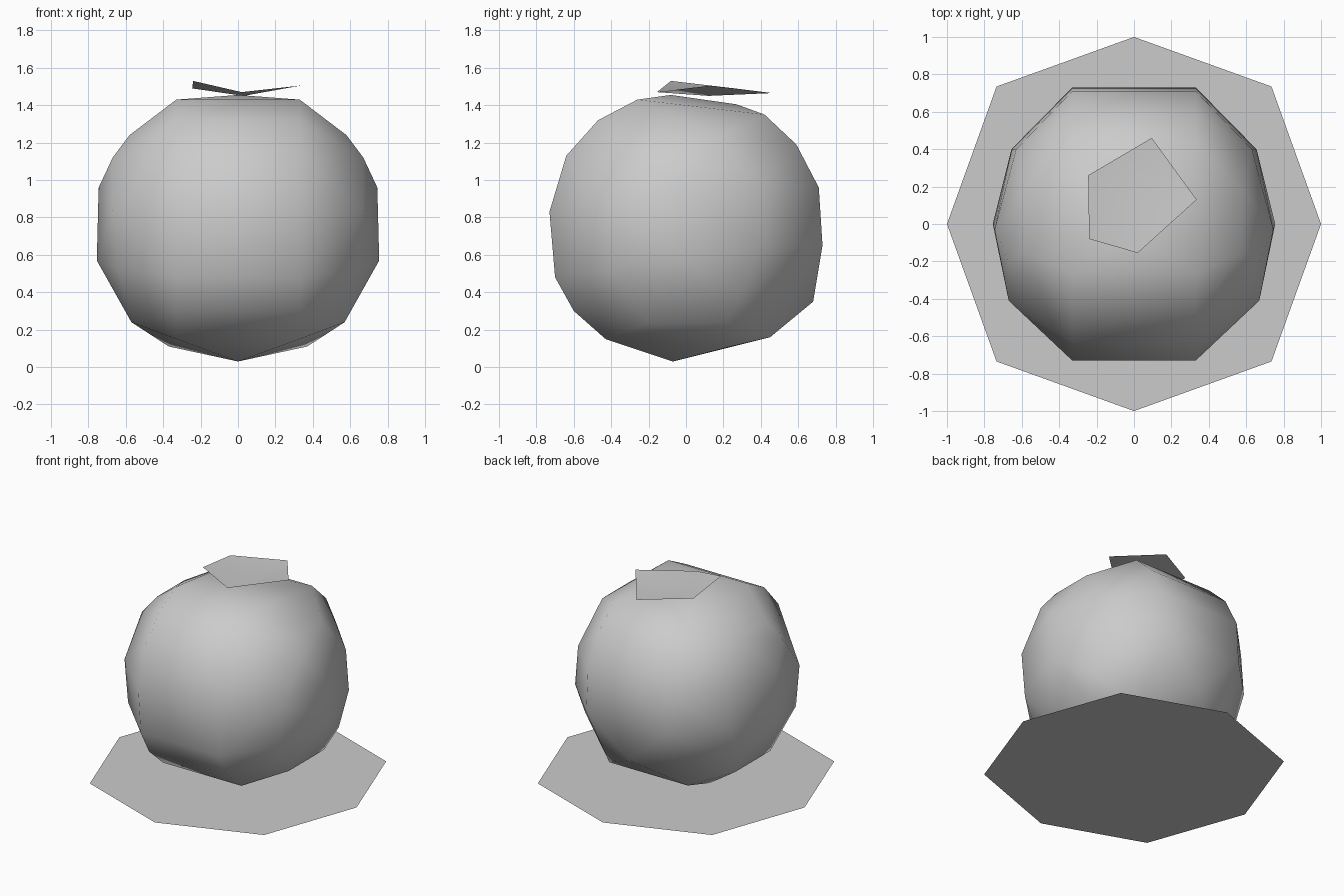
import bpy, bmesh
from mathutils import Vector

if "Cube" in bpy.data.objects:
    bpy.data.objects.remove(bpy.data.objects["Cube"])

grey = bpy.data.materials.new("light_grey")
grey.diffuse_color = (0.6, 0.6, 0.6, 1)
grey.use_nodes = True
grey.node_tree.nodes["Principled BSDF"].inputs["Base Color"].default_value = grey.diffuse_color


def finish(name, bm, smooth):
    bmesh.ops.recalc_face_normals(bm, faces=bm.faces)
    for f in bm.faces:
        f.smooth = smooth
    me = bpy.data.meshes.new(name)
    bm.to_mesh(me)
    bm.free()
    me.materials.append(grey)
    ob = bpy.data.objects.new(name, me)
    bpy.context.collection.objects.link(ob)
    return ob


# Faceted round body: half points mirrored across x, wrapped in a hull
ring = [(-.26, 1.43), (-.47, 1.32), (-.64, 1.13), (-.73, .83), (-.70, .48),
        (-.60, .30), (-.43, .15), (.45, .16), (.73, .65), (.71, .96),
        (.59, 1.19), (.42, 1.35)]
side = [(.755, 0, .57), (.745, -.03, .96), (.655, .40, .65), (.63, .40, .95),
        (.67, -.41, .84), (.64, -.41, .52), (.67, -.2, 1.12), (.58, .18, 1.24),
        (.58, -.15, 1.24), (.57, -.2, .24), (.57, .22, .24), (.64, .3, .40),
        (.37, .24, .11)]
middle = [(0, -.07, .03), (0, .68, .35), (0, -.08, 1.455), (0, .27, 1.405)]

half = [(.33, y, z) for y, z in ring] + side
body = bmesh.new()
for x, y, z in half:
    body.verts.new((x, y, z))
    body.verts.new((-x, y, z))
for p in middle:
    body.verts.new(p)
hull = bmesh.ops.convex_hull(body, input=body.verts)
loose = [v for v in body.verts if not v.link_faces]
bmesh.ops.delete(body, geom=loose, context='VERTS')
finish("round_body", body, True)

# Folded five-sided leaf on top, dipping in the middle
leaf = bmesh.new()
rim = [leaf.verts.new(p) for p in
       [(-.24, -.08, 1.53), (.02, -.155, 1.47), (.335, .13, 1.505),
        (.095, .46, 1.465), (-.245, .26, 1.49)]]
centre = leaf.verts.new((.03, .12, 1.45))
for i in range(5):
    leaf.faces.new((rim[i], rim[(i + 1) % 5], centre))
leaf_ob = finish("leaf", leaf, True)
if leaf_ob.data.polygons[0].normal.z < 0:
    leaf_ob.data.flip_normals()

# Flat eight-sided base sheet
base = bmesh.new()
c = .735
base.faces.new([base.verts.new((x, y, 0)) for x, y in
                [(1, 0), (c, c), (0, 1), (-c, c), (-1, 0), (-c, -c), (0, -1), (c, -c)]])
base_ob = finish("base_sheet", base, False)
if base_ob.data.polygons[0].normal.z < 0:
    base_ob.data.flip_normals()
